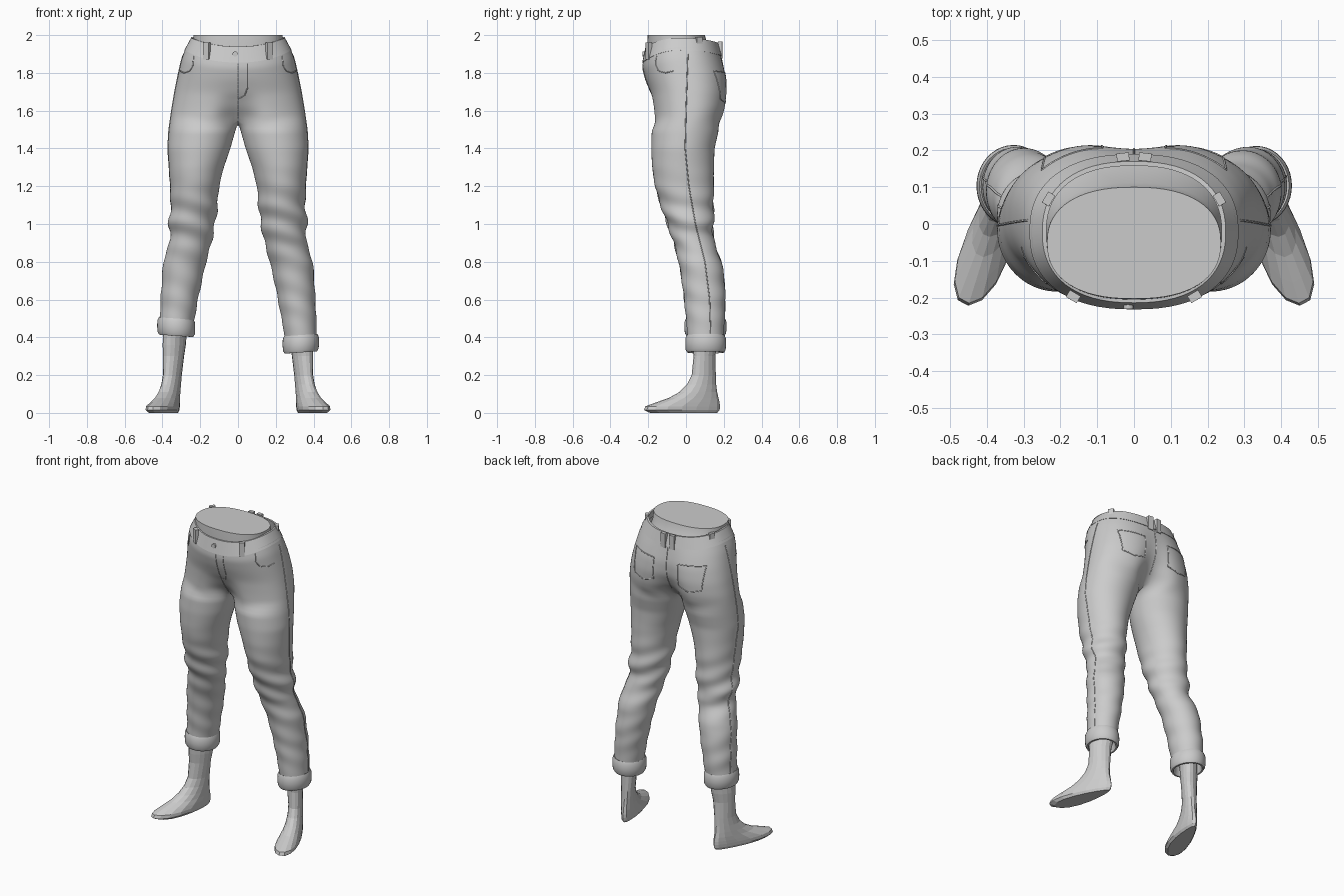
import bpy, bmesh, math
from mathutils import Vector
from mathutils.bvhtree import BVHTree

if "Cube" in bpy.data.objects:
    bpy.data.objects.remove(bpy.data.objects["Cube"])

K, M = 32, 5   # outer and inner points of a trouser ring


def make(name, verts, faces, angle=None, subsurf=0, merge=False):
    bm = bmesh.new()
    vs = [bm.verts.new(v) for v in verts]
    for f in faces:
        bm.faces.new([vs[i] for i in f])
    if merge:
        bmesh.ops.remove_doubles(bm, verts=bm.verts[:], dist=0.0005)
    bmesh.ops.recalc_face_normals(bm, faces=bm.faces[:])
    me = bpy.data.meshes.new(name)
    bm.to_mesh(me)
    bm.free()
    ob = bpy.data.objects.new(name, me)
    bpy.context.collection.objects.link(ob)
    if angle:
        bpy.ops.object.select_all(action='DESELECT')
        ob.select_set(True)
        bpy.context.view_layer.objects.active = ob
        bpy.ops.object.shade_smooth_by_angle(angle=math.radians(angle))
    if subsurf:
        ob.modifiers.new("smooth", 'SUBSURF').levels = subsurf
        ob.modifiers["smooth"].render_levels = subsurf
    return ob


def loft(rings, cap_start=False, cap_end=False):
    n = len(rings[0])
    verts = [p for r in rings for p in r]
    faces = [(i*n + j, i*n + (j+1) % n, (i+1)*n + (j+1) % n, (i+1)*n + j)
             for i in range(len(rings) - 1) for j in range(n)]
    if cap_start:
        faces.append(tuple(range(n)))
    if cap_end:
        faces.append(tuple(range(len(verts) - n, len(verts))))
    return verts, faces


def sample(table, z):
    """Interpolate rows of (z, values...) sorted by falling z."""
    if z >= table[0][0]:
        return table[0][1:]
    for a, b in zip(table, table[1:]):
        if z >= b[0]:
            f = (a[0] - z) / (a[0] - b[0])
            return [p + (q - p)*f for p, q in zip(a[1:], b[1:])]
    return table[-1][1:]


def spow(v, e):
    return math.copysign(abs(v)**e, v)


def hip_point(t, hw, yf, yb, cleft_f=0, cleft_b=0):
    """Point of a horizontal hip section, t = -90 front, 0 side, 90 back."""
    c, s = math.cos(t), math.sin(t)
    x = hw*spow(c, .85) if abs(c) > 1e-6 else 0.0
    mid = (yf + yb)/2
    y = mid + (yb - yf)/2*spow(s, .85)
    return x, y*(1 - (cleft_f if s < 0 else cleft_b)*math.exp(-(x/.09)**2))


def band_z(t, front, side, back):
    s = math.sin(t)
    return side + ((front if s < 0 else back) - side)*s*s


# Trousers: hip rows (z, half width, front, back, front cleft, back cleft)
HIP = [(1.90, .277, -.227, .182, 0, 0), (1.85, .298, -.230, .200, 0, .04),
       (1.78, .316, -.215, .222, 0, .08), (1.70, .335, -.193, .230, .04, .14),
       (1.62, .350, -.185, .224, .25, .30), (1.56, .358, -.182, .208, .52, .52)]
# leg rows (z, inner x, outer x, front, back)
LEG = [(1.50, .012, .367, -.182, .175), (1.40, .04, .373, -.185, .152),
       (1.30, .075, .366, -.18, .148), (1.20, .10, .360, -.165, .148),
       (1.10, .108, .356, -.135, .145), (1.0, .12, .368, -.10, .148),
       (.96, .13, .362, -.085, .142), (.90, .14, .362, -.065, .15),
       (.80, .168, .397, -.04, .188), (.75, .18, .40, -.03, .20),
       (.60, .212, .41, -.01, .21), (.50, .23, .415, .0, .205),
       (.40, .248, .417, .008, .20)]
CUFF = {1: .32, -1: .408}   # bottom height of the cuff on each side


def trouser_half(s):
    verts, faces = [], []
    nz, n = 14, K + 1 + M
    for i in range(nz):
        z = 1.90 - .34*i/(nz - 1)
        row = sample(HIP, z)
        w = max(0, (z - 1.66)/.24)
        for j in range(K + 1):
            t = -math.pi/2 + math.pi*j/K
            x, y = hip_point(t, *row)
            verts.append((s*x, y, z + w*(band_z(t, 1.87, 1.935, 1.905) - 1.90)))
    faces += [(i*(K+1)+j, i*(K+1)+j+1, (i+1)*(K+1)+j+1, (i+1)*(K+1)+j)
              for i in range(nz - 1) for j in range(K)]
    base = (nz - 1)*(K + 1)
    yf, yb = verts[base][1], verts[-1][1]
    for j in range(1, M + 1):                   # crotch saddle
        f = j/(M + 1)
        verts.append((0, yb + (yf - yb)*f, 1.56 - .025*math.sin(math.pi*f)))
    end = CUFF[s] + .05
    count = round((1.50 - end)/.025)
    out = math.radians(160)
    angles = [-out + 2*out*j/K for j in range(K + 1)]
    angles += [out + (2*math.pi - 2*out)*j/(M + 1) for j in range(1, M + 1)]
    for i in range(count + 1):
        z = 1.50 + (end - 1.50)*i/count
        xi, xo, f, b = sample(LEG, z)
        env = .008*math.exp(-((z - 1.0)/.17)**2) + .003*math.exp(-((z - .6)/.15)**2)
        for a in angles:
            d = env*math.sin(48*z + 2.2*math.sin(a + s) + s)
            verts.append((s*((xi + xo)/2 + ((xo - xi)/2 + d)*math.cos(a)),
                          (f + b)/2 + ((b - f)/2 + d)*math.sin(a), z))
    faces += [(base+i*n+j, base+i*n+(j+1) % n, base+(i+1)*n+(j+1) % n, base+(i+1)*n+j)
              for i in range(count + 1) for j in range(n)]
    return verts, faces


va, fa = trouser_half(1)
vb, fb = trouser_half(-1)
trousers = make("trousers", va + vb, fa + [tuple(i + len(va) for i in f) for f in fb],
                60, 1, True)


def hip_loop(hw, yf, yb, zs, n=64):
    return [(*hip_point(2*math.pi*i/n, hw, yf, yb), band_z(2*math.pi*i/n, *zs))
            for i in range(n)]


# Waistband
LOW, TOP = (1.855, 1.92, 1.89), (1.94, 1.985, 1.96)
make("waistband", *loft([hip_loop(.266, -.212, .168, LOW), hip_loop(.284, -.232, .190, LOW),
                         hip_loop(.249, -.214, .170, TOP), hip_loop(.238, -.204, .158, TOP),
                         hip_loop(.266, -.212, .168, LOW)]), 40)

# Body stump inside the waistband
make("waist_stump", *loft([hip_loop(.236, -.203, .10, (2, 2, 2)),
                           hip_loop(.237, -.205, .112, (1.95, 1.95, 1.95)),
                           hip_loop(.25, -.205, .16, (1.87, 1.87, 1.87))], True), 40)

# Rolled cuffs
for s, side in ((1, "right"), (-1, "left")):
    zb = CUFF[s]
    xi, xo, f, b = sample(LEG, zb + .045)
    rings = []
    for dz, grow in ((.05, -.012), (.088, -.004), (.092, .004), (.075, .011), (.045, .012),
                     (.015, .010), (.0, .002), (.0, -.008), (.02, -.014), (.06, -.016)):
        rings.append([(s*((xi + xo)/2 + ((xo - xi)/2 + grow)*math.cos(a)),
                       (f + b)/2 + ((b - f)/2 + grow)*math.sin(a),
                       zb + dz + .006*math.cos(a))
                      for a in (2*math.pi*i/40 for i in range(40))])
    make(side + "_cuff", *loft(rings), 60)

# Feet: slices (z, heel y, toe y, heel half width, toe half width)
FOOT = [(.0, .165, -.19, .035, .072), (.015, .178, -.222, .042, .088),
        (.035, .18, -.215, .045, .085), (.055, .178, -.16, .045, .075),
        (.08, .172, -.09, .045, .062), (.11, .165, -.035, .044, .055),
        (.15, .16, .005, .045, .048), (.20, .158, .03, .046, .046),
        (.30, .155, .04, .053, .053), (.36, .165, .035, .058, .058),
        (.50, .178, .03, .06, .06)]
for s, side in ((1, "right"), (-1, "left")):
    rings = []
    for z, heel, toe, wh, wt in FOOT:
        ring = []
        for i in range(16):
            a = 2*math.pi*i/16
            k = (1 - math.cos(a))/2
            y = heel + (toe - heel)*k
            cx = .335 + (.15 - y)*.31 - max(0, z - .1)*.05
            ring.append((s*(cx + (wh + (wt - wh)*k)*math.sin(a)), y, z))
        rings.append(ring)
    make(side + "_foot", *loft(rings, True, True))

# Belt loops
for x, y, z in ((.165, -.197, 1.915), (.232, .068, 1.945), (.03, .182, 1.92)):
    for s in (1, -1):
        bpy.ops.mesh.primitive_cube_add(size=1, location=(s*x, y, z))
        ob = bpy.context.object
        ob.name = "belt_loop"
        ob.scale = (.034, .022, .09)
        nx, ny = s*x/.25**2, (y + .02)/.2**2
        ob.rotation_euler = (0, 0, math.atan2(-nx, ny))
        ob.modifiers.new("round", 'BEVEL').width = .004

# Waist button
bpy.ops.mesh.primitive_cylinder_add(vertices=16, radius=.014, depth=.012,
                                    location=(-.015, -.225, 1.90),
                                    rotation=(math.pi/2, 0, 0))
bpy.context.object.name = "waist_button"

# Seams: polylines projected onto the trousers
bpy.context.view_layer.update()
tree = BVHTree.FromObject(trousers, bpy.context.evaluated_depsgraph_get())


def seam(name, pts, place, direction):
    hits = []
    for (a, b), (c, d) in zip(pts, pts[1:]):
        steps = max(2, int(math.hypot(c - a, d - b)/.012))
        for i in range(steps + 1):
            f = i/steps
            p = tree.ray_cast(Vector(place(a + (c - a)*f, b + (d - b)*f)), Vector(direction))[0]
            if p and not (hits and (p - hits[-1]).length < .002):
                hits.append(p)
    if len(hits) < 2:
        return
    cu = bpy.data.curves.new(name, 'CURVE')
    cu.dimensions = '3D'
    cu.bevel_depth, cu.bevel_resolution = .003, 1
    sp = cu.splines.new('POLY')
    sp.points.add(len(hits) - 1)
    for q, p in zip(sp.points, hits):
        q.co = (*p, 1)
    bpy.context.collection.objects.link(bpy.data.objects.new(name, cu))


front = (lambda a, b: (a, -1, b), (0, 1, 0))
back = (lambda a, b: (a, 1, b), (0, -1, 0))
seam("fly_seam", [(0, 1.85), (0, 1.56)], *front)
seam("fly_stitch", [(.05, 1.85), (.05, 1.72), (.035, 1.68), (.0, 1.66)], *front)
seam("back_seam", [(0, 1.88), (0, 1.60)], *back)
for s in (1, -1):
    seam("side_seam", [(.01, 1.9), (0, 1.6), (-.005, 1.4), (.015, 1.2), (.05, 1.0),
                       (.10, .8), (.125, .6), (.13, CUFF[s] + .1)],
         lambda a, b: (s, a, b), (-s, 0, 0))
    seam("front_pocket", [(s*.235, 1.89), (s*.238, 1.84), (s*.255, 1.81), (s*.285, 1.80),
                          (s*.305, 1.81)], *front)
    seam("back_pocket", [(s*.085, 1.80), (s*.25, 1.81), (s*.24, 1.66), (s*.165, 1.64),
                         (s*.09, 1.66), (s*.085, 1.80)], *back)
